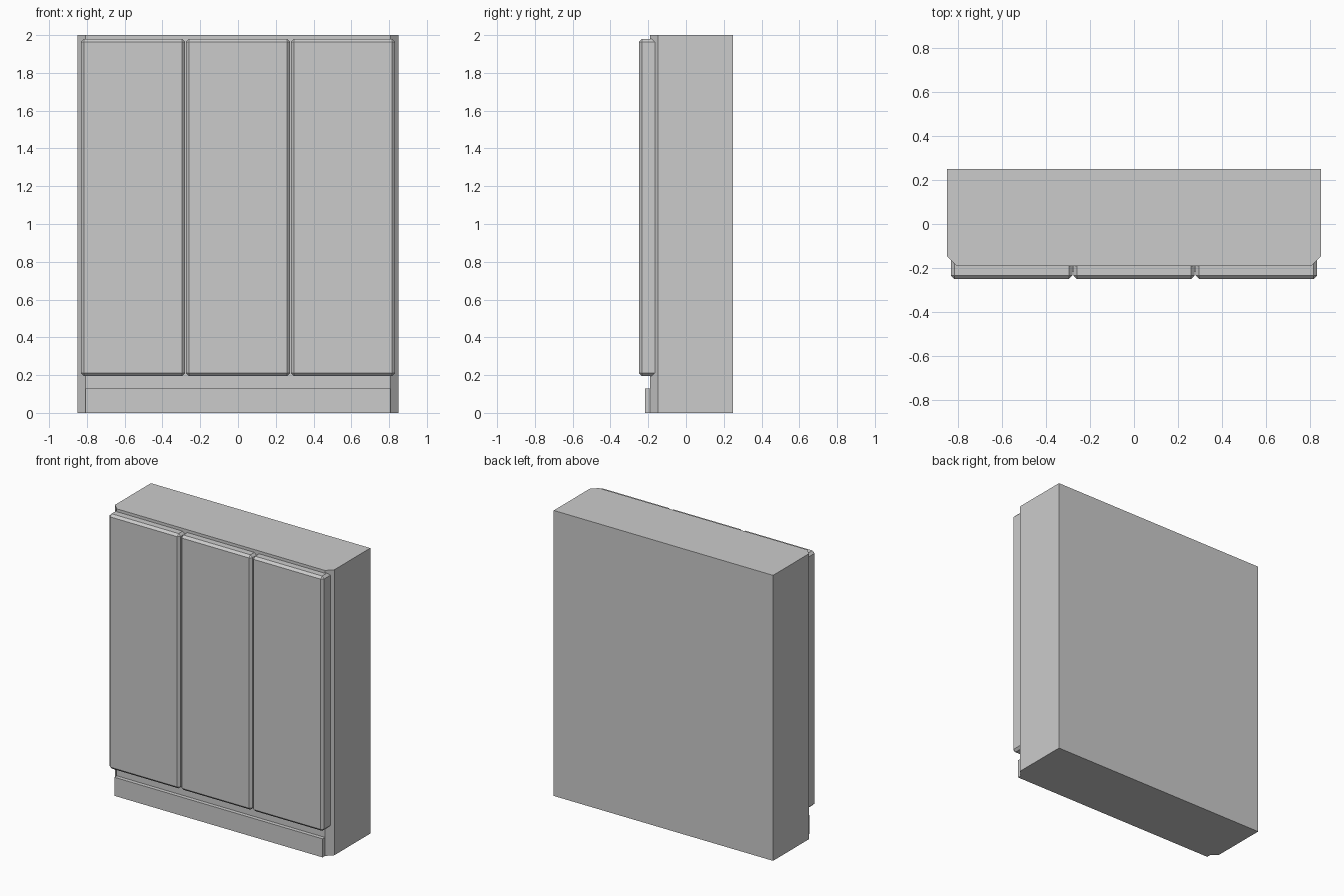
import bpy, bmesh

if "Cube" in bpy.data.objects:
    bpy.data.objects.remove(bpy.data.objects["Cube"])


def box(name, x, y, z, edge_filter=None, bevel=0.0):
    """Box from (min, max) ranges, with a flat chamfer on the chosen edges."""
    bm = bmesh.new()
    bmesh.ops.create_cube(bm, size=1)
    for v in bm.verts:
        v.co = [r[0] if c < 0 else r[1] for c, r in zip(v.co, (x, y, z))]
    if edge_filter:
        edges = [e for e in bm.edges if edge_filter(e)]
        bmesh.ops.bevel(bm, geom=edges, offset=bevel, offset_type='OFFSET',
                        segments=1, profile=0.5, affect='EDGES')
    bmesh.ops.recalc_face_normals(bm, faces=bm.faces)
    mesh = bpy.data.meshes.new(name)
    bm.to_mesh(mesh)
    bm.free()
    obj = bpy.data.objects.new(name, mesh)
    bpy.context.collection.objects.link(obj)
    return obj


def front_uprights(e):
    a, b = (v.co for v in e.verts)
    return abs(a.z - b.z) > 1 and a.y < 0


# Cabinet body with chamfered front corners
box("cabinet_body", (-0.85, 0.85), (-0.19, 0.25), (0, 2), front_uprights, 0.043)

# Plinth across the foot
box("plinth", (-0.807, 0.807), (-0.217, -0.17), (0, 0.13))

# Three chamfered doors, set slightly into the body
for i, name in enumerate(("left", "middle", "right")):
    cx = (i - 1) * 0.556
    box(name + "_door", (cx - 0.276, cx + 0.276), (-0.25, -0.13),
        (0.195, 1.98), lambda e: True, 0.016)
